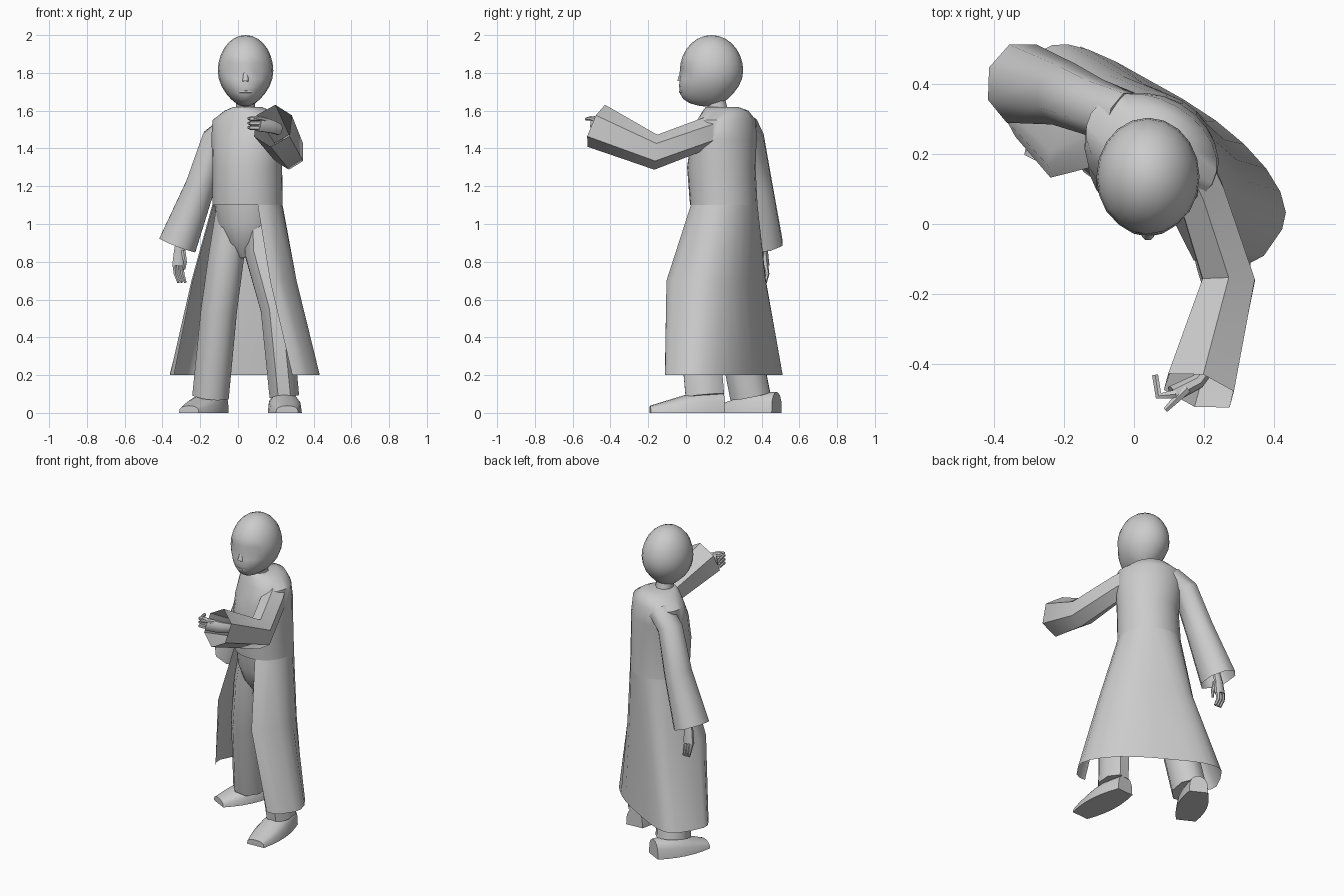
import bpy
import bmesh
from math import sin, cos, pi, radians, copysign
from mathutils import Vector

if "Cube" in bpy.data.objects:
    bpy.data.objects.remove(bpy.data.objects["Cube"], do_unlink=True)

shade = (0.6, 0.6, 0.6, 1)
grey = bpy.data.materials.new("plain_grey")
grey.use_nodes = True
grey.diffuse_color = shade
grey.node_tree.nodes["Principled BSDF"].inputs["Base Color"].default_value = shade

FORWARD = Vector((0, -1, 0))
UPWARD = Vector((0, 0, 1))
TORSO_TURN = radians(-30)
parts = []


def finish(name, bm):
    """Turn a bmesh into a named object."""
    bmesh.ops.recalc_face_normals(bm, faces=bm.faces)
    mesh = bpy.data.meshes.new(name)
    bm.to_mesh(mesh)
    bm.free()
    mesh.materials.append(grey)
    obj = bpy.data.objects.new(name, mesh)
    bpy.context.collection.objects.link(obj)
    parts.append(obj)


def loft(name, rings, closed=True, cap_start=True, cap_end=True):
    """Skin a row of equally sized rings."""
    bm = bmesh.new()
    rows = [[bm.verts.new(point) for point in ring] for ring in rings]
    count = len(rows[0])
    for lower, upper in zip(rows, rows[1:]):
        for i in range(count if closed else count - 1):
            j = (i + 1) % count
            bm.faces.new((lower[i], lower[j], upper[j], upper[i]))
    if closed and cap_start:
        bm.faces.new(rows[0])
    if closed and cap_end:
        bm.faces.new(rows[-1])
    finish(name, bm)


def tube(name, path, start, end, depth=1.0, up=UPWARD, sides=8, flare=1, cap_end=True):
    """Oval tube whose width runs from start to end; flare delays the change."""
    points = [Vector(point) for point in path]
    last = len(points) - 1
    rings = []
    for i, centre in enumerate(points):
        along = (points[min(i + 1, last)] - points[max(i - 1, 0)]).normalized()
        across = along.cross(up).normalized()
        over = across.cross(along)
        width = start + (end - start) * (i / last) ** flare
        angles = [2 * pi * (k + 0.5) / sides for k in range(sides)]
        rings.append([centre + across * width * cos(a) + over * width * depth * sin(a)
                      for a in angles])
    loft(name, rings, cap_end=cap_end)


def torso_point(along, across, z, y=0.2):
    """Place a point in the turned frame of the body."""
    c, s = cos(TORSO_TURN), sin(TORSO_TURN)
    return (0.05 + along * c - across * s, y + along * s + across * c, z)


def torso_ring(z, width, depth, y=0.2, sides=24):
    angles = [2 * pi * k / sides for k in range(sides)]
    return [torso_point(width * cos(a), depth * sin(a), z, y) for a in angles]


# Head: a ball narrowed toward the jaw, with the chin kept forward
def shape_head(co):
    jaw = max(0, -co.z) ** 2
    x, y = co.x * (1 - 0.25 * jaw), co.y
    y *= 1 + 0.7 * jaw if y < 0 else 1 - 0.3 * jaw
    if y < -0.5 and 0.2 < abs(x) < 0.6 and abs(co.z) < 0.1:
        y += 0.1  # eye sockets
    return Vector((0.04 + 0.147 * x, 0.135 + 0.168 * y, 1.81 + 0.19 * co.z))


head = bmesh.new()
bmesh.ops.create_uvsphere(head, u_segments=20, v_segments=14, radius=1)
for vert in head.verts:
    vert.co = shape_head(vert.co)
finish("head", head)
tube("nose", [(0.04, -0.015, 1.83), (0.04, -0.03, 1.755)], 0.008, 0.018, up=FORWARD)
tube("lips", [(0.01, -0.02, 1.7), (0.04, -0.03, 1.7), (0.07, -0.02, 1.7)],
     0.008, 0.008, sides=6)
tube("neck", [(0.04, 0.18, 1.54), (0.04, 0.15, 1.7)], 0.06, 0.05, up=FORWARD)

# Torso: rings of height, width and depth, turned toward the model's right
loft("coat_body", [
    torso_ring(1.1, 0.19, 0.175),
    torso_ring(1.3, 0.185, 0.18, 0.187),
    torso_ring(1.45, 0.2, 0.165),
    torso_ring(1.55, 0.2, 0.14, 0.215),
    torso_ring(1.6, 0.12, 0.12, 0.21),
    torso_ring(1.62, 0.07, 0.09, 0.19)], cap_start=False)
loft("trouser_seat", [
    torso_ring(0.82, 0.04, 0.06),
    torso_ring(0.9, 0.12, 0.12),
    torso_ring(1, 0.165, 0.155),
    torso_ring(1.12, 0.18, 0.165)])


# Skirt: an oval with an open front, growing squarer toward the hem
def skirt_ring(z, width, depth, power, y, sides=18):
    ring = []
    for k in range(sides + 1):
        angle = pi * (1.5 * k / sides - 0.25)
        bend = 1 if 0 < angle < pi / 2 else power
        along = copysign(abs(cos(angle)) ** bend, cos(angle))
        across = copysign(abs(sin(angle)) ** bend, sin(angle))
        ring.append(torso_point(width * along, depth * across, z, y))
    return ring


loft("coat_skirt", [
    skirt_ring(1.1, 0.19, 0.175, 1, 0.2),
    skirt_ring(0.7, 0.28, 0.2, 0.5, 0.16),
    skirt_ring(0.2, 0.43, 0.18, 0.5, 0.2)], closed=False)

# Trouser legs
tube("left_trouser_leg",
     [(0.11, 0.19, 1.1), (0.12, 0.14, 0.84), (0.2, 0.06, 0.55), (0.245, 0.1, 0.09)],
     0.09, 0.085, depth=1.3, up=FORWARD)
tube("right_trouser_leg",
     [(-0.02, 0.23, 1.1), (-0.06, 0.22, 0.84), (-0.1, 0.25, 0.55), (-0.145, 0.34, 0.09)],
     0.1, 0.105, depth=1.1, up=FORWARD)


# Shoes: arched sections from heel to toe, flat on the ground
def shoe(name, heel, toe, steps=6):
    heel, toe = Vector(heel), Vector(toe)
    side = (toe - heel).normalized().cross(UPWARD)
    rings = []
    for i in range(steps + 1):
        f = i / steps
        width = 0.09 * sin(pi * (0.22 + 0.55 * f))
        height = 0.11 - 0.12 * max(0, f - 0.4)
        arch = [pi * k / 8 for k in range(9)]
        rings.append([heel.lerp(toe, f) + side * width * cos(a)
                      + UPWARD * height * abs(sin(a)) ** 0.6 for a in arch])
    loft(name, rings)


shoe("left_shoe", (0.235, 0.2, 0), (0.26, -0.19, 0))
shoe("right_shoe", (-0.1, 0.48, 0), (-0.26, 0.17, 0))

# Wide sleeves, open at the cuff
tube("left_sleeve",
     [(0.13, 0.22, 1.52), (0.19, 0.09, 1.475), (0.27, -0.16, 1.38), (0.185, -0.475, 1.52)],
     0.075, 0.112, depth=1.08, sides=6, flare=3, cap_end=False)
tube("right_sleeve",
     [(-0.03, 0.3, 1.52), (-0.12, 0.335, 1.45), (-0.2, 0.37, 1.2), (-0.32, 0.4, 0.89)],
     0.075, 0.11, depth=1.1, up=FORWARD, flare=3, cap_end=False)

# Left hand: loosely closed, pointing inward
tube("left_hand", [(0.22, -0.4, 1.5), (0.18, -0.45, 1.515), (0.11, -0.485, 1.53)],
     0.02, 0.026, depth=1.6)
for i in range(3):
    z = 1.51 + i * 0.024
    tube(f"left_finger_{i + 1}",
         [(0.12, -0.485, z), (0.07, -0.49, z), (0.06, -0.43, z)],
         0.015, 0.01, sides=6)
tube("left_thumb", [(0.15, -0.47, 1.55), (0.115, -0.505, 1.56), (0.09, -0.53, 1.555)],
     0.015, 0.008, sides=6)

# Right hand: hanging, fingers down
tube("right_hand", [(-0.3, 0.4, 0.95), (-0.31, 0.415, 0.86), (-0.315, 0.42, 0.78)],
     0.025, 0.036, depth=0.65, up=FORWARD)
for i in range(3):
    x = -0.335 + i * 0.018
    tube(f"right_finger_{i + 1}",
         [(x, 0.42, 0.79), (x + 0.005, 0.43, 0.735), (x + 0.02, 0.42, 0.69)],
         0.015, 0.008, up=FORWARD, sides=6)
tube("right_thumb", [(-0.29, 0.405, 0.86), (-0.28, 0.395, 0.8), (-0.285, 0.39, 0.76)],
     0.014, 0.007, up=FORWARD, sides=6)

# Soft shading with crisp hems and soles
bpy.ops.object.select_all(action="DESELECT")
for obj in parts:
    obj.select_set(True)
bpy.context.view_layer.objects.active = parts[0]
bpy.ops.object.shade_smooth_by_angle(angle=radians(50))
